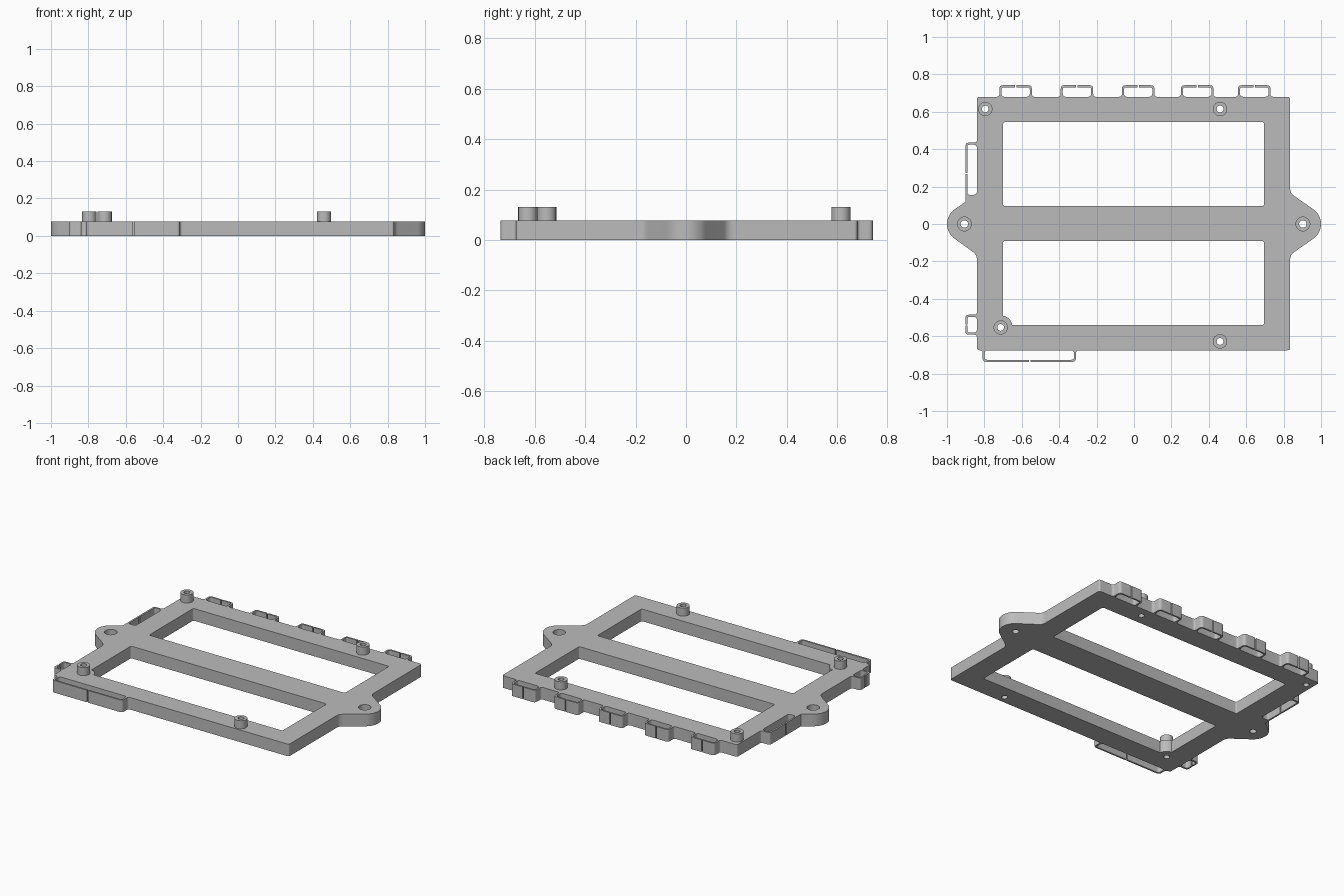
import bpy
import bmesh
from math import cos, sin, radians
from mathutils import Vector

if "Cube" in bpy.data.objects:
    bpy.data.objects.remove(bpy.data.objects["Cube"], do_unlink=True)

grey = bpy.data.materials.new("light grey plastic")
grey.use_nodes = True
grey.diffuse_color = (0.5, 0.5, 0.5, 1)
grey.node_tree.nodes["Principled BSDF"].inputs["Base Color"].default_value = (0.5, 0.5, 0.5, 1)

PLATE_TOP, BOSS_TOP = 0.078, 0.13
WALL, REACH, GAP = 0.011, 0.062, 0.004
LEFT, RIGHT, FRONT, BACK = -0.84, 0.835, -0.675, 0.68


def arc(cx, cy, r, start, end, steps):
    """Points on an arc, with no extra rounding."""
    angles = [radians(start + (end - start) * i / steps) for i in range(steps + 1)]
    return [(cx + r * cos(a), cy + r * sin(a), 0) for a in angles]


def circle(cx, cy, r):
    return arc(cx, cy, r, 0, 360, 40)[:-1]


def rounded(corners, steps=5):
    """Turn (x, y, radius) corners into a loop with rounded corners."""
    loop = []
    for i, (x, y, r) in enumerate(corners):
        p = Vector((x, y))
        if r == 0:
            loop.append(p)
            continue
        before = Vector(corners[i - 1][:2]) - p
        after = Vector(corners[(i + 1) % len(corners)][:2]) - p
        a, b = p + before.normalized() * r, p + after.normalized() * r
        for k in range(steps + 1):
            t = k / steps
            loop.append(a * (1 - t) ** 2 + p * 2 * t * (1 - t) + b * t ** 2)
    return loop


def slab(name, outlines, low, high):
    """Extrude an outer outline with holes between two heights."""
    curve = bpy.data.curves.new(name, 'CURVE')
    curve.dimensions = '2D'
    curve.fill_mode = 'BOTH'
    curve.extrude = (high - low) / 2
    for corners in outlines:
        loop = rounded(corners)
        spline = curve.splines.new('POLY')
        spline.points.add(len(loop) - 1)
        for point, p in zip(spline.points, loop):
            point.co = (p.x, p.y, 0, 1)
        spline.use_cyclic_u = True
    temp = bpy.data.objects.new(name + "_outline", curve)
    bpy.context.collection.objects.link(temp)
    bpy.context.view_layer.update()
    graph = bpy.context.evaluated_depsgraph_get()
    mesh = bpy.data.meshes.new_from_object(temp.evaluated_get(graph))
    bpy.data.objects.remove(temp, do_unlink=True)

    bm = bmesh.new()
    bm.from_mesh(mesh)
    bmesh.ops.remove_doubles(bm, verts=bm.verts, dist=0.00001)
    bmesh.ops.translate(bm, verts=bm.verts, vec=(0, 0, (low + high) / 2))
    bmesh.ops.recalc_face_normals(bm, faces=bm.faces)
    bm.to_mesh(mesh)
    bm.free()
    mesh.materials.clear()
    mesh.materials.append(grey)
    obj = bpy.data.objects.new(name, mesh)
    bpy.context.collection.objects.link(obj)
    bpy.ops.object.select_all(action='DESELECT')
    obj.select_set(True)
    bpy.context.view_layer.objects.active = obj
    bpy.ops.object.shade_smooth_by_angle(angle=radians(30))
    return obj


def clip(place, a, b, gap):
    """Two thin hooks that nearly meet, from a to b along an edge."""
    s = 1 if b > a else -1
    t, e, inner = WALL * s, GAP * s, REACH - WALL
    half = [(a, 0, 0.015), (a, REACH, 0.02), (gap - e, REACH, 0),
            (gap - e, inner, 0), (a + t, inner, 0.014), (a + t, 0, 0.018)]
    other = [(b, 0, 0.015), (b, REACH, 0.02), (gap + e, REACH, 0),
             (gap + e, inner, 0), (b - t, inner, 0.014), (b - t, 0, 0.018)]
    return [(*place(u, v), r) for u, v, r in half + other[::-1]]


def on_front(u, v):
    return u, FRONT - v


def on_back(u, v):
    return u, BACK + v


def on_left(u, v):
    return LEFT - v, u


# Outer outline, walked anticlockwise from the front corner
outline = [(LEFT, FRONT, 0.014)]
outline += clip(on_front, -0.81, -0.31, -0.557)
outline += [(RIGHT, FRONT, 0.014), (RIGHT, -0.165, 0.025)]
outline += arc(0.905, 0, 0.095, -55, 55, 20)
outline += [(RIGHT, 0.165, 0.025), (RIGHT, BACK, 0.014)]
for middle in (0.643, 0.338, 0.022, -0.305, -0.633):
    outline += clip(on_back, middle + 0.087, middle - 0.087, middle)
outline += [(LEFT, BACK, 0.014)]
# The long side clip runs into the mounting ear
outline += clip(on_left, 0.435, 0.145, 0.27)[:-2]
outline += [(LEFT - REACH, 0.118, 0)]
outline += arc(-0.905, 0, 0.095, 125, 235, 20)
outline += [(LEFT, -0.165, 0.025)]
outline += clip(on_left, -0.485, -0.592, -0.54)

# Windows, the front one with a rounded pad around a boss
back_window = [(-0.70, 0.095, 0.012), (0.695, 0.095, 0.012),
               (0.695, 0.545, 0.012), (-0.70, 0.545, 0.012)]
front_window = [(0.695, -0.54, 0.012), (0.695, -0.09, 0.012), (-0.70, -0.09, 0.012)]
front_window += arc(-0.71, -0.55, 0.06, 80, 10, 8)

bosses = {"back_right": (-0.795, 0.615), "back_left": (0.46, 0.615),
          "front_right": (-0.713, -0.553), "front_left": (0.46, -0.628)}
ears = {"right": (-0.907, 0), "left": (0.903, 0)}

holes = [circle(x, y, 0.018) for x, y in bosses.values()]
holes += [circle(x, y, 0.037) for x, y in ears.values()]
slab("frame_plate", [outline, back_window, front_window] + holes, 0, PLATE_TOP)

# Standoff bosses with through holes
for side, (x, y) in bosses.items():
    slab("boss_" + side, [circle(x, y, 0.038), circle(x, y, 0.018)], PLATE_TOP, BOSS_TOP)

# Recessed screw seats in the ears
for side, (x, y) in ears.items():
    slab("screw_seat_" + side, [circle(x, y, 0.037), circle(x, y, 0.02)], 0, 0.04)
